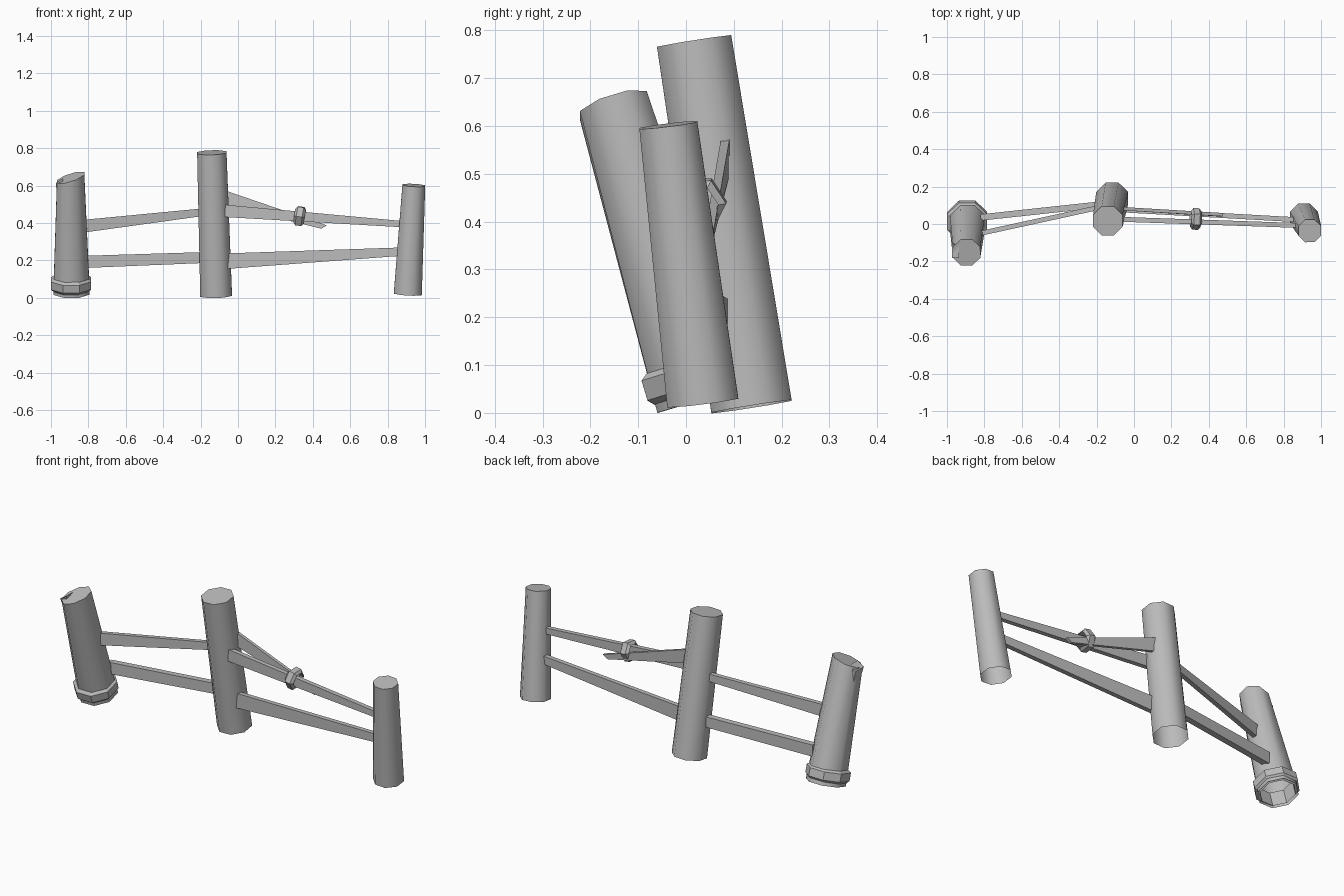
import bpy, bmesh, math
from mathutils import Vector

cube = bpy.data.objects.get("Cube")
if cube:
    bpy.data.objects.remove(cube, do_unlink=True)

grey = bpy.data.materials.new("weathered grey")
grey.use_nodes = True
COLOUR = (0.5, 0.5, 0.5, 1)
grey.diffuse_color = COLOUR
grey.node_tree.nodes["Principled BSDF"].inputs["Base Color"].default_value = COLOUR


def finish(name, bm, smooth=False):
    bmesh.ops.recalc_face_normals(bm, faces=bm.faces)
    mesh = bpy.data.meshes.new(name)
    bm.to_mesh(mesh)
    bm.free()
    mesh.materials.append(grey)
    obj = bpy.data.objects.new(name, mesh)
    bpy.context.collection.objects.link(obj)
    if smooth:
        bpy.ops.object.select_all(action='DESELECT')
        obj.select_set(True)
        bpy.context.view_layer.objects.active = obj
        bpy.ops.object.shade_smooth_by_angle(angle=math.radians(50))
    return obj


def loop(bm, centre, axis, radius, sides, turn):
    """Regular polygon of vertices square to an axis."""
    rot = Vector((0, 0, 1)).rotation_difference(Vector(axis).normalized())
    pts = []
    for i in range(sides):
        a = math.tau * (i + turn) / sides
        pts.append(bm.verts.new(Vector(centre) + rot @ Vector(
            (radius * math.cos(a), radius * math.sin(a), 0))))
    return pts


def bridge(bm, a, b):
    for i in range(len(a)):
        j = (i + 1) % len(a)
        bm.faces.new((a[i], a[j], b[j], b[i]))


def post(name, foot, head, r_foot, r_head, slope=0):
    """Leaning eight-sided log, open underneath, with an optional sloped cut."""
    bm = bmesh.new()
    axis = Vector(head) - Vector(foot)
    low = loop(bm, foot, axis, r_foot, 8, 0.5)
    top = loop(bm, head, axis, r_head, 8, 0.5)
    for v in top:
        v.co.z += slope * (v.co.x - head[0])
    bridge(bm, low, top)
    bm.faces.new(top)
    return finish(name, bm, True)


def band(name, centre, axis, profile, sides, turn):
    """Faceted closed band from a radius and offset profile."""
    bm = bmesh.new()
    direction = Vector(axis).normalized()
    loops = [loop(bm, Vector(centre) + direction * h, axis, r, sides, turn)
             for r, h in profile]
    for k in range(len(loops)):
        bridge(bm, loops[k - 1], loops[k])
    return finish(name, bm)


def plank(name, start, end, thick=0.026, slant=0):
    """Tapered board; each end is x, y, low z, high z."""
    bm = bmesh.new()
    bmesh.ops.create_cube(bm, size=1)
    for v in bm.verts:
        x, y, low, high = end if v.co.x > 0 else start
        if v.co.x > 0 and v.co.z < 0:
            x -= slant
        v.co = (x, y + v.co.y * thick, high if v.co.z > 0 else low)
    return finish(name, bm)


# Three leaning posts
post("right_end_post", (-0.89, 0.033, 0.028), (-0.895, -0.152, 0.643), 0.105, 0.079, 0.3)
post("middle_post", (-0.117, 0.137, 0.013), (-0.14, 0.017, 0.777), 0.092, 0.085)
post("left_end_post", (0.908, 0.035, 0.022), (0.94, -0.037, 0.602), 0.081, 0.066)

# Splintered chunk at the head of the end post
bm = bmesh.new()
bmesh.ops.create_cube(bm, size=1)
for v in bm.verts:
    up, out = v.co.z > 0, v.co.x < 0
    width = 0.075 if up else 0.05
    v.co = ((-0.974 if up else -0.966) if out else -0.935,
            (-0.145 if up else -0.12) + v.co.y * width,
            (0.615 if out else 0.64) if up else (0.525 if out else 0.5))
finish("splintered_chunk", bm)

# Collar at the foot of the end post
band("foot_collar", (-0.892, 0.017, 0.074), (-0.005, -0.185, 0.615),
     [(0.09, 0.044), (0.116, 0.025), (0.116, -0.018), (0.09, -0.044)], 8, 0.5)

# Rails between the posts
plank("right_upper_rail", (-0.82, -0.05, 0.35, 0.418), (-0.17, 0.092, 0.44, 0.48))
plank("right_lower_rail", (-0.82, 0.035, 0.16, 0.225), (-0.17, 0.105, 0.187, 0.245), 0.034)
plank("left_upper_rail", (-0.07, 0.025, 0.432, 0.498), (0.89, -0.008, 0.377, 0.41))
plank("left_lower_rail", (-0.06, 0.075, 0.155, 0.238), (0.89, 0.022, 0.226, 0.27))

# Snapped rail lashed to the upper one
plank("snapped_rail", (-0.08, 0.083, 0.5, 0.578), (0.475, 0.05, 0.37, 0.388), 0.018, 0.03)
band("rail_lashing", (0.33, 0.027, 0.437), (1, -0.05, -0.15),
     [(0.042, 0.028), (0.058, 0.016), (0.058, -0.016), (0.042, -0.028)], 6, 0.5)
